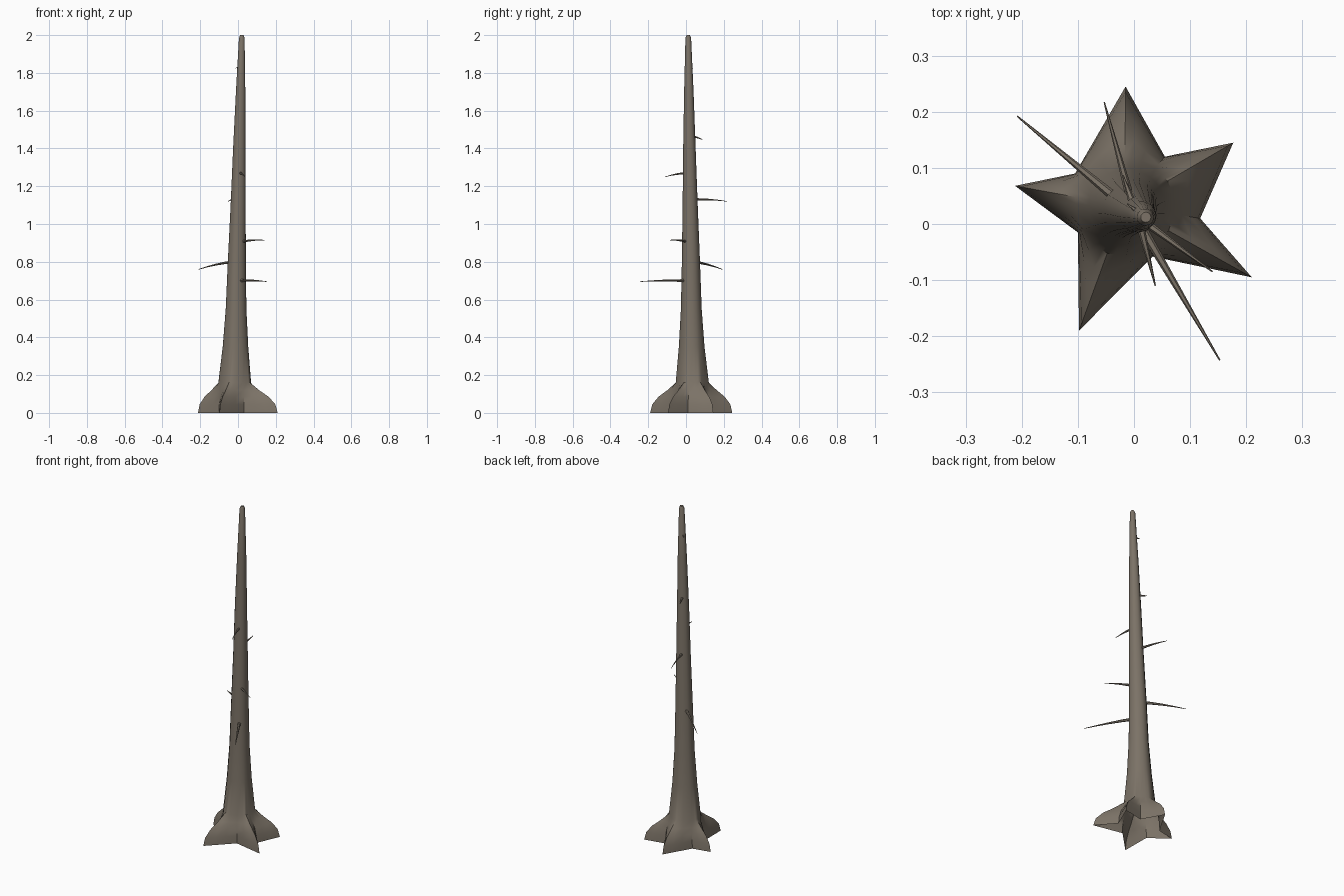
import bpy, bmesh, math
from mathutils import Vector

if "Cube" in bpy.data.objects:
    bpy.data.objects.remove(bpy.data.objects["Cube"])

bark = bpy.data.materials.new("bark")
bark.diffuse_color = (0.20, 0.17, 0.135, 1)
bark.use_nodes = True
bark.node_tree.nodes["Principled BSDF"].inputs["Base Color"].default_value = bark.diffuse_color


def loft(name, rings, cap_start, cap_end):
    bm = bmesh.new()
    loops = [[bm.verts.new(p) for p in ring] for ring in rings]
    n = len(loops[0])
    for a, b in zip(loops, loops[1:]):
        for i in range(n):
            j = (i + 1) % n
            bm.faces.new((a[i], a[j], b[j], b[i]))
    if cap_start:
        bm.faces.new(loops[0][::-1])
    if cap_end:
        bm.faces.new(loops[-1])
    me = bpy.data.meshes.new(name)
    bm.to_mesh(me)
    bm.free()
    ob = bpy.data.objects.new(name, me)
    bpy.context.collection.objects.link(ob)
    me.materials.append(bark)
    bpy.ops.object.select_all(action='DESELECT')
    ob.select_set(True)
    bpy.context.view_layer.objects.active = ob
    bpy.ops.object.shade_smooth_by_angle(angle=math.radians(40))
    return ob


# Star footprint: root tips and the valleys between them, counter-clockwise
star = [(-0.015, 0.245), (-0.105, 0.09), (-0.212, 0.068), (-0.10, -0.015), (-0.098, -0.19),
        (0.033, -0.058), (0.21, -0.095), (0.118, 0.01), (0.177, 0.145), (0.055, 0.12)]
foot = []
for i, p in enumerate(star):
    a, b = Vector(p), Vector(star[(i + 1) % len(star)])
    foot += [a.lerp(b, k / 3) for k in range(3)]

# Trunk sections: z, centre x, centre y, radius, blend from star to circle
sections = [(0, -0.017, 0.032, 0.085, 0), (0.045, -0.017, 0.032, 0.085, 0.08),
            (0.085, -0.017, 0.032, 0.085, 0.31), (0.12, -0.017, 0.032, 0.085, 0.64),
            (0.16, -0.017, 0.032, 0.085, 0.97), (0.35, -0.013, 0.030, 0.068, 1),
            (0.55, -0.010, 0.028, 0.055, 1), (0.80, -0.006, 0.026, 0.048, 1),
            (1.10, 0.001, 0.022, 0.040, 1), (1.40, 0.007, 0.018, 0.033, 1),
            (1.70, 0.014, 0.015, 0.025, 1), (1.985, 0.020, 0.012, 0.015, 1),
            (2.0, 0.021, 0.012, 0.009, 1)]
base = Vector(sections[0][1:3])
rings = []
for z, cx, cy, r, t in sections:
    ring = []
    for f in foot:
        circle = Vector((cx, cy)) + (f - base).normalized() * r
        p = f.lerp(circle, t)
        ring.append((p.x, p.y, z))
    rings.append(ring)
# The underside is an open shell
loft("trunk_with_roots", rings, False, True)


# Dead branches: thin tapering spikes with a slight droop
def branch(name, start, tip, r, lift):
    s, e = Vector(start), Vector(tip)
    d = (e - s).normalized()
    side = d.cross(Vector((0, 0, 1))).normalized()
    up = side.cross(d)
    rs = []
    for t in (0, 0.25, 0.5, 0.75, 1):
        c = s.lerp(e, t) + Vector((0, 0, lift * 4 * t * (1 - t)))
        rad = r * (1 - 0.85 * t)
        rs.append([c + rad * (math.cos(k * math.pi / 3) * side + math.sin(k * math.pi / 3) * up)
                   for k in range(6)])
    loft(name, rs, True, True)


branches = [((0.01, 0.0, 0.70), (0.153, -0.243, 0.695), 0.009, 0.003),
            ((-0.025, 0.04, 0.80), (-0.208, 0.192, 0.76), 0.009, 0.005),
            ((0.01, 0.01, 0.905), (0.14, -0.085, 0.915), 0.008, 0.004),
            ((-0.005, 0.04, 1.13), (-0.053, 0.217, 1.12), 0.008, 0.004),
            ((0.008, 0.01, 1.27), (0.038, -0.11, 1.25), 0.008, 0.004),
            ((0.0, 0.03, 1.465), (-0.02, 0.087, 1.447), 0.008, 0.002),
            ((0.012, 0.018, 1.835), (-0.012, 0.036, 1.825), 0.006, 0.0)]
for i, (s, e, r, l) in enumerate(branches):
    branch(f"branch_{i + 1}", s, e, r, l)
